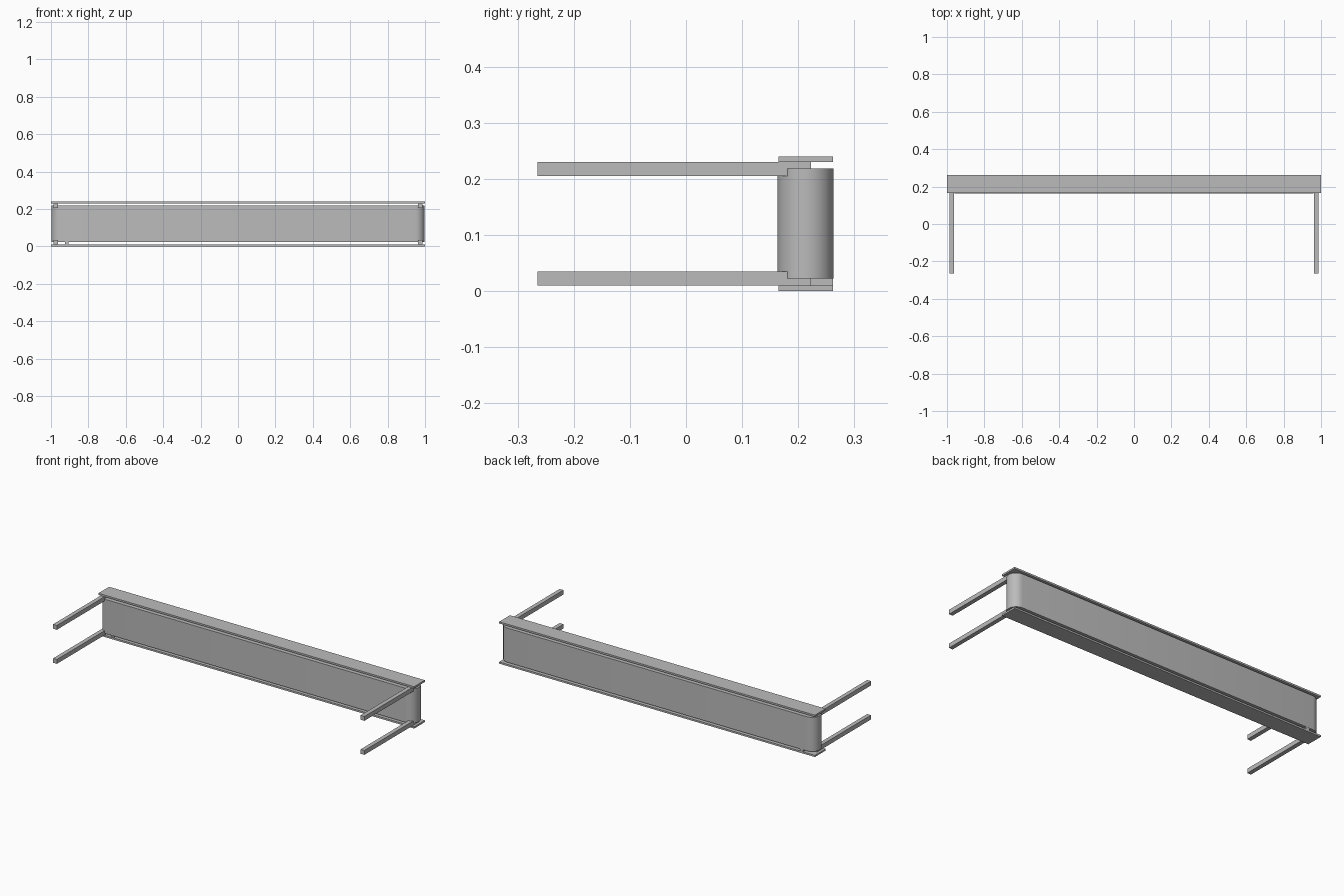
import bpy, bmesh, math

if "Cube" in bpy.data.objects:
    bpy.data.objects.remove(bpy.data.objects["Cube"])

grey = bpy.data.materials.new("light_grey")
grey.use_nodes = True
colour = (0.5, 0.5, 0.5, 1)
grey.diffuse_color = colour
grey.node_tree.nodes["Principled BSDF"].inputs["Base Color"].default_value = colour


def add_prism(name, outline, z0, z1):
    """Extrude a flat outline from z0 up to z1."""
    bm = bmesh.new()
    face = bm.faces.new([bm.verts.new((x, y, z0)) for x, y in outline])
    top = bmesh.ops.extrude_face_region(bm, geom=[face])["geom"]
    verts = [v for v in top if isinstance(v, bmesh.types.BMVert)]
    bmesh.ops.translate(bm, vec=(0, 0, z1 - z0), verts=verts)
    bmesh.ops.recalc_face_normals(bm, faces=bm.faces)
    mesh = bpy.data.meshes.new(name)
    bm.to_mesh(mesh)
    bm.free()
    mesh.materials.append(grey)
    obj = bpy.data.objects.new(name, mesh)
    bpy.context.collection.objects.link(obj)
    return obj


def add_box(name, x0, x1, y0, y1, z0, z1):
    return add_prism(name, [(x0, y0), (x1, y0), (x1, y1), (x0, y1)], z0, z1)


# Belt running round both ends
RADIUS, CENTRE_X, CENTRE_Y, STEPS = 0.05, 0.948, 0.213, 12
outline = []
for side, start in ((1, -math.pi / 2), (-1, math.pi / 2)):
    for i in range(STEPS + 1):
        a = start + math.pi * i / STEPS
        outline.append((side * CENTRE_X + RADIUS * math.cos(a),
                        CENTRE_Y + RADIUS * math.sin(a)))
belt = add_prism("belt", outline, 0.022, 0.218)
bpy.context.view_layer.objects.active = belt
belt.select_set(True)
bpy.ops.object.shade_smooth_by_angle(angle=math.radians(35))

# Side plates above and below the belt
add_box("bottom_plate", -1, 1, 0.165, 0.262, 0, 0.01)
add_box("top_plate", -1, 1, 0.165, 0.262, 0.23, 0.24)

# Four square support arms
for side, label in ((-1, "right"), (1, "left")):
    x0, x1 = sorted((side * 0.962, side * 0.986))
    add_box("lower_arm_" + label, x0, x1, -0.265, 0.223, 0.01, 0.035)
    add_box("upper_arm_" + label, x0, x1, -0.265, 0.223, 0.205, 0.23)

# Small spacer between belt and bottom plate
add_box("belt_spacer", -0.925, -0.905, 0.17, 0.262, 0.01, 0.022)
